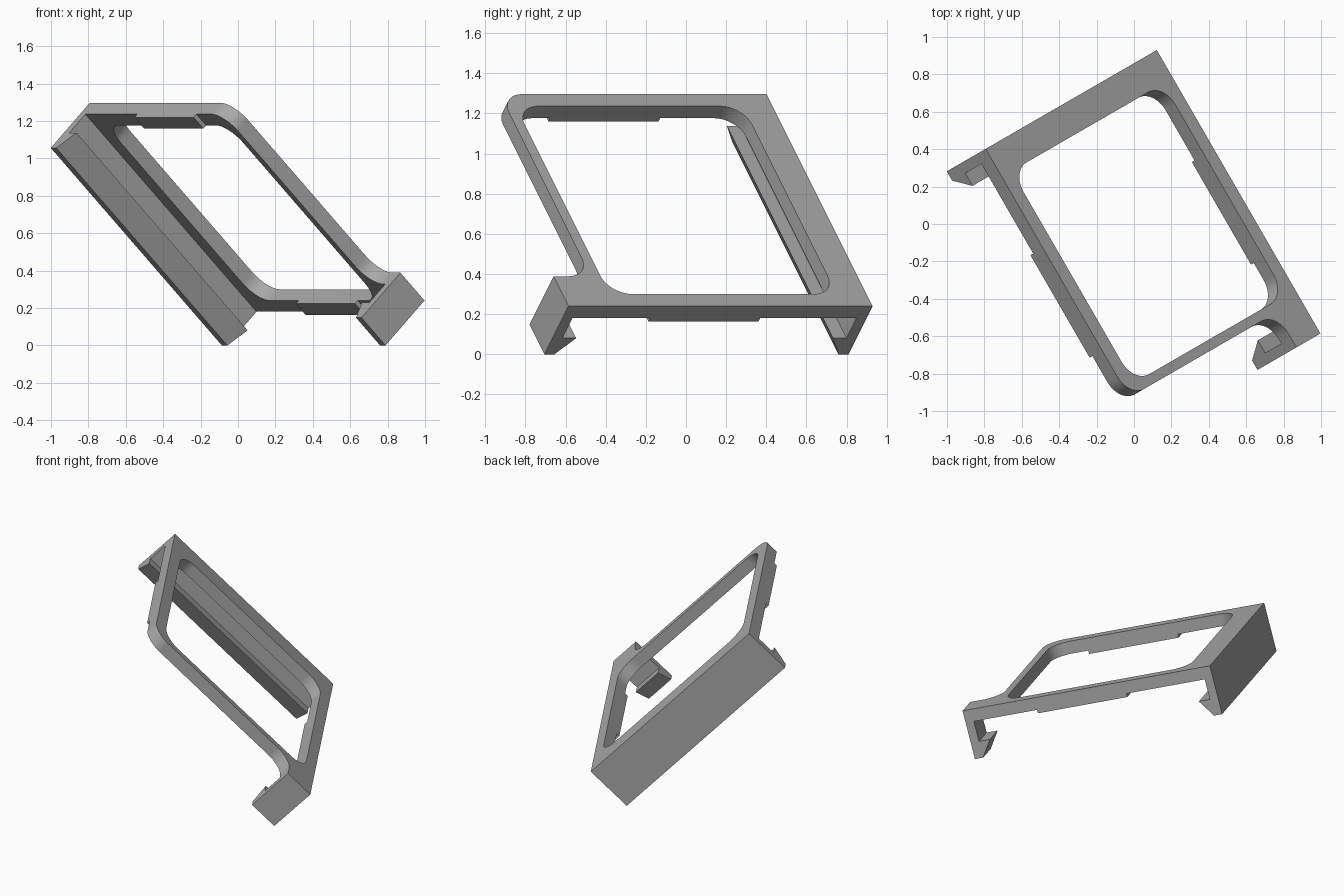
import bpy, bmesh, math
from mathutils import Vector, Matrix

cube = bpy.data.objects.get("Cube")
if cube:
    bpy.data.objects.remove(cube, do_unlink=True)

# Main sizes, in the bracket's own frame: v across, u along, n out of the plate
LENGTH, EDGE, WIDTH = 1.75, 1.535, 1.494
THICK, DEPTH, RIM, RADIUS = 0.085, 0.34, 0.085, 0.13
LEG = 0.21

# Frame tilted 45 degrees and turned 30 degrees
u = Vector((0.5, -math.sqrt(0.75), 0))
n = Vector((math.sqrt(0.375), math.sqrt(0.125), math.sqrt(0.5)))
v = u.cross(n)
PLACE = Matrix.Translation((0.122, 0.93, 0.24)) @ Matrix((v, u, n)).transposed().to_4x4()

grey = bpy.data.materials.new("plain grey")
grey.use_nodes = True
grey.diffuse_color = (0.4, 0.4, 0.4, 1)
grey.node_tree.nodes["Principled BSDF"].inputs["Base Color"].default_value = (0.4, 0.4, 0.4, 1)


def rounded(corners, steps=10):
    """Outline from (x, y, radius) corners, with tangent arcs."""
    out = []
    for i, (x, y, r) in enumerate(corners):
        p = Vector((x, y))
        if r == 0:
            out.append(p)
            continue
        a = (Vector(corners[i - 1][:2]) - p).normalized()
        b = (Vector(corners[(i + 1) % len(corners)][:2]) - p).normalized()
        centre = p + (a + b) * r
        for k in range(steps + 1):
            t = k / steps * math.pi / 2
            out.append(centre - b * r * math.cos(t) - a * r * math.sin(t))
    return out


def extrude_outline(name, loops, to_3d, direction):
    """Fill the outline loops and extrude them into a solid."""
    bm = bmesh.new()
    edges = []
    for loop in loops:
        verts = [bm.verts.new(to_3d(p)) for p in loop]
        edges += [bm.edges.new((verts[i - 1], verts[i])) for i in range(len(verts))]
    bmesh.ops.triangle_fill(bm, edges=edges, use_beauty=True)
    bmesh.ops.dissolve_limit(bm, angle_limit=0.01, verts=[], edges=bm.edges[:])
    geom = bmesh.ops.extrude_face_region(bm, geom=bm.faces[:], use_keep_orig=True)["geom"]
    bmesh.ops.translate(bm, verts=[g for g in geom if isinstance(g, bmesh.types.BMVert)],
                        vec=direction)
    bmesh.ops.recalc_face_normals(bm, faces=bm.faces[:])
    bm.transform(PLACE)
    mesh = bpy.data.meshes.new(name)
    bm.to_mesh(mesh)
    bm.free()
    mesh.materials.append(grey)
    obj = bpy.data.objects.new(name, mesh)
    bpy.context.collection.objects.link(obj)
    bpy.ops.object.select_all(action='DESELECT')
    obj.select_set(True)
    bpy.context.view_layer.objects.active = obj
    bpy.ops.object.shade_smooth_by_angle(angle=math.radians(30))
    return obj


# Open plate with a rounded window and a stepped corner for the clip
outer = rounded([(0, 0, 0), (0, LENGTH, 0), (LEG, LENGTH, 0), (LEG, EDGE, RADIUS),
                 (WIDTH, EDGE, RADIUS), (WIDTH, 0, 0)])
lo, hi, near, far = RIM, WIDTH - RIM, 0.172, EDGE - 0.055
window = rounded([(lo, near, RADIUS), (hi, near, RADIUS), (hi, far, RADIUS), (lo, far, RADIUS)])
extrude_outline("frame_plate", [outer, window], lambda p: (p[0], p[1], 0), (0, 0, -THICK))

# Hooked walls: a long one on one side, a short clip on the other
hook = [(0, THICK), (0, DEPTH), (0.058, DEPTH), (0.136, 0.226), (0.058, 0.226), (0.058, THICK)]
for name, start, sign, length in (("long_hook_wall", 0, 1, WIDTH),
                                  ("short_hook_clip", LENGTH, -1, LEG)):
    extrude_outline(name, [hook], lambda p: (0, start + sign * p[0], -p[1]), (length, 0, 0))

# Thin pads under the two rails
for name, start in (("lower_rail_pad", 0), ("upper_rail_pad", WIDTH - RIM)):
    pad = [(start, 0.612), (start + RIM, 0.612), (start + RIM, 1.245), (start, 1.245)]
    extrude_outline(name, [pad], lambda p: (p[0], p[1], -THICK), (0, 0, -0.024))
